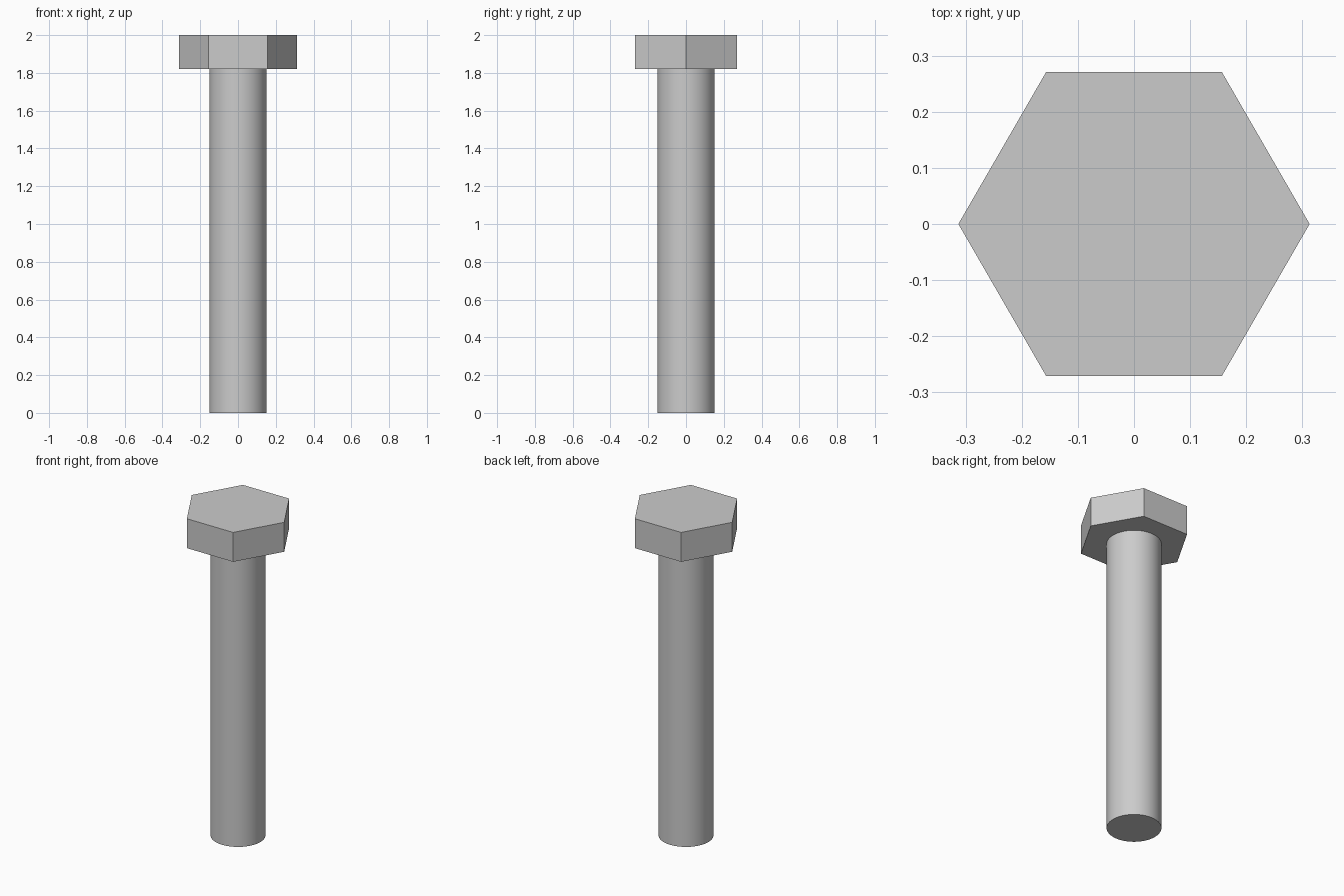
import bpy
import math

HEIGHT = 2.0
HEAD_BOTTOM = 1.82

cube = bpy.data.objects.get("Cube")
if cube:
    bpy.data.objects.remove(cube, do_unlink=True)

# Plain steel grey for the whole bolt
steel = bpy.data.materials.new("steel_grey")
steel.use_nodes = True
grey = (0.6, 0.6, 0.6, 1.0)
steel.diffuse_color = grey
steel.node_tree.nodes["Principled BSDF"].inputs["Base Color"].default_value = grey


def prism(name, sides, radius, bottom, top, turn=0.0):
    bpy.ops.mesh.primitive_cylinder_add(
        vertices=sides, radius=radius, depth=top - bottom,
        location=(0, 0, (bottom + top) / 2), rotation=(0, 0, turn))
    part = bpy.context.object
    part.name = part.data.name = name
    part.data.materials.append(steel)
    return part


# Hexagonal head with corners on the x axis
prism("hex_head", 6, 0.313, HEAD_BOTTOM, HEIGHT, math.radians(30))

# Smooth round shank
prism("shank", 64, 0.152, 0.0, HEAD_BOTTOM)
bpy.ops.object.shade_smooth_by_angle(angle=math.radians(30))
